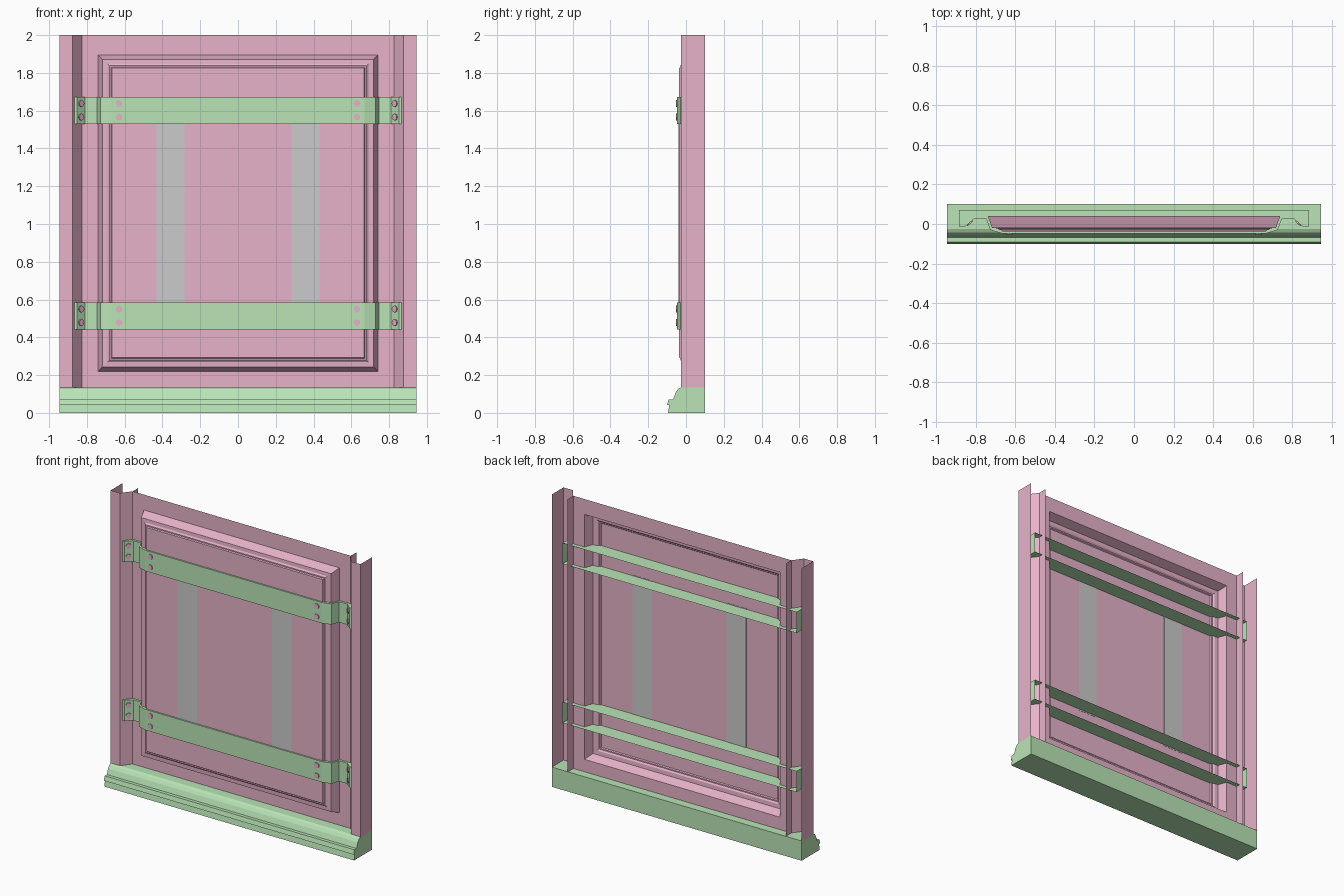
import bpy, bmesh, math
from mathutils import Vector, Matrix

if "Cube" in bpy.data.objects:
    bpy.data.objects.remove(bpy.data.objects["Cube"])


def material(name, color):
    m = bpy.data.materials.new(name)
    m.diffuse_color = (*color, 1)
    m.use_nodes = True
    m.node_tree.nodes["Principled BSDF"].inputs["Base Color"].default_value = m.diffuse_color
    return m


PINK = material("pink_paint", (0.80, 0.45, 0.59))
GREEN = material("green_paint", (0.49, 0.78, 0.47))


def finish(name, bm, mat=None, recalc=True):
    if recalc:
        bmesh.ops.recalc_face_normals(bm, faces=bm.faces)
    me = bpy.data.meshes.new(name)
    bm.to_mesh(me)
    bm.free()
    ob = bpy.data.objects.new(name, me)
    bpy.context.collection.objects.link(ob)
    if mat:
        me.materials.append(mat)
    return ob


def sweep(bm, points, offset, closed=False):
    """Extrude a line of points along offset; returns both vertex rows."""
    a = [bm.verts.new(p) for p in points]
    b = [bm.verts.new(Vector(p) + Vector(offset)) for p in points]
    for i in range(len(a) if closed else len(a) - 1):
        j = (i + 1) % len(a)
        bm.faces.new((a[i], a[j], b[j], b[i]))
    return a, b


# Moulded base plinth
plinth = [(0.10, 0), (0.10, 0.135), (-0.026, 0.135), (-0.042, 0.127), (-0.055, 0.108),
          (-0.068, 0.072), (-0.092, 0.072), (-0.10, 0.042), (-0.088, 0.042), (-0.095, 0)]
bm = bmesh.new()
a, b = sweep(bm, [(-0.945, y, z) for y, z in plinth], (1.89, 0, 0), True)
bm.faces.new(a)
bm.faces.new(b)
finish("base_plinth", bm, GREEN)

# Side pillars: open sheet channels with a rear fin
channel = [(0.945, 0.10), (0.945, -0.026), (0.875, -0.026), (0.825, 0.04), (0.825, 0.10)]
for side, s in (("left", -1), ("right", 1)):
    bm = bmesh.new()
    sweep(bm, [(s * x, y, 0.13) for x, y in channel], (0, 0, 1.87))
    finish(side + "_pillar", bm, PINK)

# Wall sheet with the stepped raised panel: nested rectangles (half width, z low, z high, y)
rings = [(0.825, 0.13, 2.0, 0.04), (0.74, 0.22, 1.895, 0.04), (0.718, 0.243, 1.872, -0.02),
         (0.69, 0.27, 1.848, -0.022), (0.68, 0.28, 1.838, -0.030), (0.672, 0.288, 1.83, -0.030),
         (0.667, 0.293, 1.825, -0.037)]
bm = bmesh.new()
loops = [[bm.verts.new(p) for p in ((-w, y, lo), (w, y, lo), (w, y, hi), (-w, y, hi))]
         for w, lo, hi, y in rings]
for o, n in zip(loops, loops[1:]):
    for i in range(4):
        j = (i + 1) % 4
        bm.faces.new((o[i], o[j], n[j], n[i]))
bm.faces.new(loops[-1])
finish("wall_panel", bm, PINK, False)

# Grey inset strips on the panel
for side, s in (("left", -1), ("right", 1)):
    bm = bmesh.new()
    M = Matrix.Translation((s * 0.357, -0.037, 1.055)) @ Matrix.Diagonal((0.147, 0.003, 0.96, 1))
    bmesh.ops.create_cube(bm, size=1, matrix=M)
    finish(side + "_grey_strip", bm)

# Cross straps folded over panel and pillars, open at the back
half = [(-0.885, 0.07), (-0.885, -0.012), (-0.852, -0.012), (-0.81, 0.025),
        (-0.747, 0.025), (-0.727, -0.030), (-0.67, -0.047)]
fold = half + [(-x, y) for x, y in reversed(half)]
for level, z in (("lower", 0.442), ("upper", 1.53)):
    bm = bmesh.new()
    a, b = sweep(bm, [(x, y, z) for x, y in fold], (0, 0, 0.142))
    bm.faces.new(a)
    bm.faces.new(b)
    finish(level + "_strap", bm, GREEN)

    # Bolt heads: on the slanted strap ends and on the panel
    bm = bmesh.new()
    for s in (-1, 1):
        for dz in (0.036, 0.108):
            for x, y, nx, ny in ((0.831, 0.006, -0.66, -0.75), (0.63, -0.047, 0, -1)):
                q = Vector((s * nx, ny, 0)).to_track_quat('Z', 'Y').to_matrix().to_4x4()
                M = Matrix.Translation((s * x, y, z + dz)) @ q
                bmesh.ops.create_cone(bm, cap_ends=True, segments=8, radius1=0.018,
                                      radius2=0.018, depth=0.012, matrix=M)
    finish(level + "_bolts", bm, PINK)
